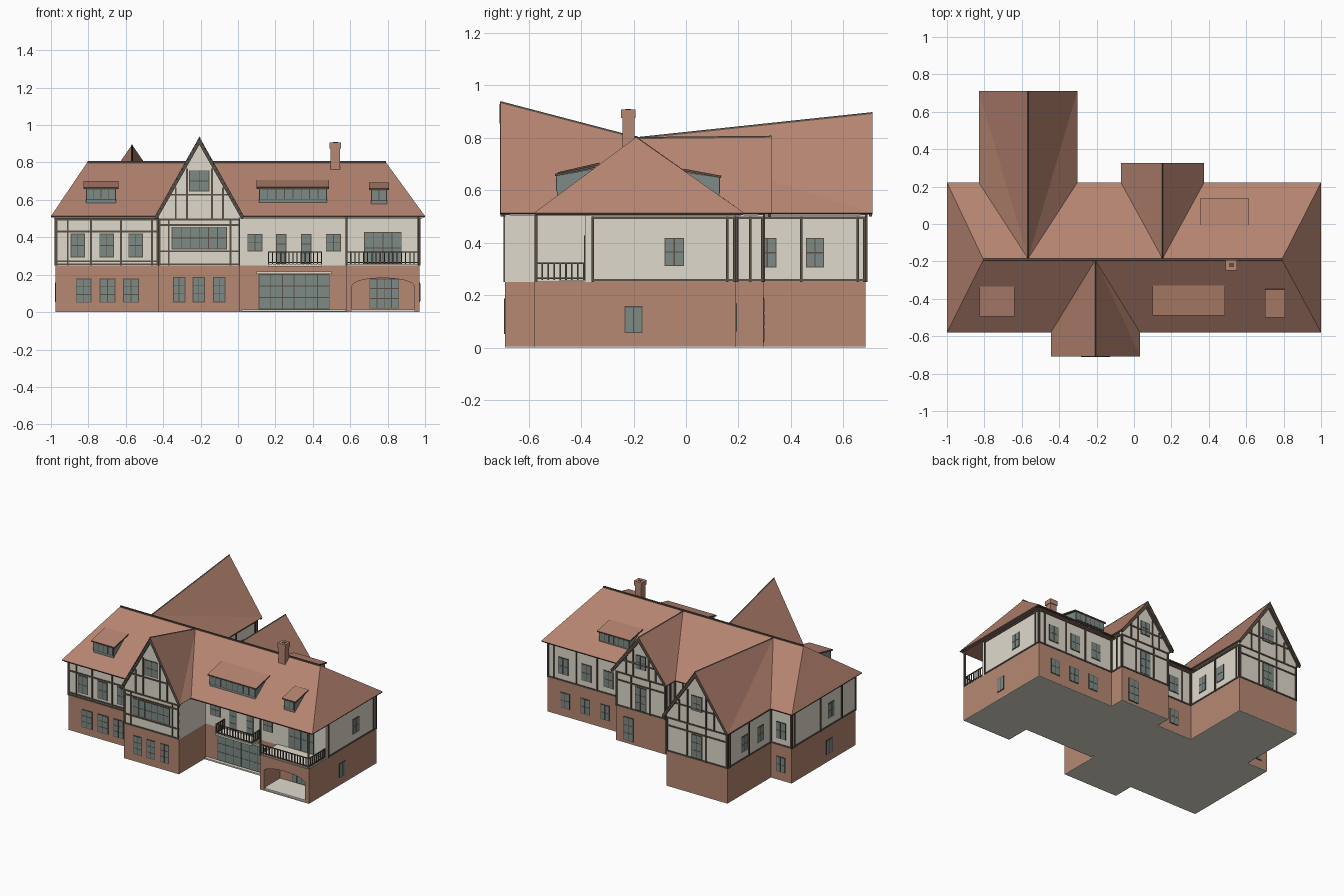
import bpy
import bmesh
import math
from mathutils import Vector

cube = bpy.data.objects.get("Cube")
if cube:
    bpy.data.objects.remove(cube, do_unlink=True)


def material(name, *rgb):
    """Flat material from display colour values."""
    colour = [(channel / 255) ** 2.2 for channel in rgb] + [1]
    mat = bpy.data.materials.new(name)
    mat.use_nodes = True
    mat.diffuse_color = colour
    mat.node_tree.nodes["Principled BSDF"].inputs["Base Color"].default_value = colour
    return mat


TILE = material("roof tile", 180, 131, 112)
BRICK = material("brick", 181, 135, 114)
PLASTER = material("plaster", 222, 217, 203)
TIMBER = material("dark timber", 90, 80, 70)
GLASS = material("window glass", 124, 138, 133)


def finish(name, mesh_builder, *mats):
    mesh = bpy.data.meshes.new(name)
    mesh_builder.to_mesh(mesh)
    mesh_builder.free()
    obj = bpy.data.objects.new(name, mesh)
    bpy.context.scene.collection.objects.link(obj)
    for mat in mats:
        mesh.materials.append(mat)
    return obj


def boxes(name, mat, bounds):
    """One object made of axis-aligned boxes (x0, x1, y0, y1, z0, z1)."""
    bm = bmesh.new()
    for x0, x1, y0, y1, z0, z1 in bounds:
        low, high = Vector((x0, y0, z0)), Vector((x1, y1, z1))
        for vert in bmesh.ops.create_cube(bm, size=1)["verts"]:
            for axis in range(3):
                vert.co[axis] = high[axis] if vert.co[axis] > 0 else low[axis]
    return finish(name, bm, mat)


def prism(name, mat, points, offset):
    """Flat outline extruded along an offset."""
    bm = bmesh.new()
    face = bm.faces.new([bm.verts.new(p) for p in points])
    moved = bmesh.ops.extrude_face_region(bm, geom=[face])["geom"]
    verts = [v for v in moved if isinstance(v, bmesh.types.BMVert)]
    bmesh.ops.translate(bm, verts=verts, vec=offset)
    bmesh.ops.recalc_face_normals(bm, faces=bm.faces)
    return finish(name, bm, mat)


def profile(name, mat, points, y0, y1):
    """Outline in x and z, extruded along y."""
    return prism(name, mat, [(x, y0, z) for x, z in points], (0, y1 - y0, 0))


def roof_sheet(name, faces, thickness=0.009):
    """Tiled sheet with timber edges and underside."""
    bm = bmesh.new()
    for points in faces:
        face = bm.faces.new([bm.verts.new(p) for p in points])
        face.normal_update()
        if face.normal.z < 0:
            face.normal_flip()
    bmesh.ops.remove_doubles(bm, verts=bm.verts, dist=0.0005)
    obj = finish(name, bm, TILE, TIMBER)
    solid = obj.modifiers.new("thickness", "SOLIDIFY")
    solid.thickness, solid.offset = thickness, -1
    solid.material_offset = solid.material_offset_rim = 1


def on_wall(side, plane, u0, u1, z0, z1, depth):
    """Bounds of a plate lying on a wall that faces the given side."""
    sign = -1 if side in ("front", "left") else 1
    d0, d1 = sorted((plane - sign * 0.004, plane + sign * depth))
    if side in ("front", "back"):
        return (u0, u1, d0, d1, z0, z1)
    return (d0, d1, u0, u1, z0, z1)


def windows(name, side, plane, centres, width, z0, z1, columns=2, rows=2):
    frames, panes = [], []
    gap = 0.0045
    for centre in centres:
        left, right = centre - width / 2, centre + width / 2
        frames.append(on_wall(side, plane, left, right, z0, z1, 0.003))
        du, dz = (width - gap) / columns, (z1 - z0 - gap) / rows
        for i in range(columns):
            for j in range(rows):
                u, z = left + gap + i * du, z0 + gap + j * dz
                panes.append(on_wall(side, plane, u, u + du - gap, z, z + dz - gap, 0.0045))
    boxes(name + "_frame", TIMBER, frames)
    boxes(name + "_glass", GLASS, panes)


def timbers(name, side, plane, u0, u1, posts=(), rails=(), top=0.5):
    """Half-timbering: sill and top beams, posts and extra rails."""
    half = 0.005
    bars = [on_wall(side, plane, u0, u1, z - half, z + half, 0.005) for z in (0.256, top - half, *rails)]
    bars += [on_wall(side, plane, u - half, u + half, 0.25, top, 0.006) for u in (u0 + half, u1 - half, *posts)]
    boxes(name + "_timbers", TIMBER, bars)


def railing(name, x0, y0, x1, y1):
    half, base, top = 0.003, 0.257, 0.322
    bars = [(x0 - half, x1 + half, y0 - half, y1 + half, z - half, z + half) for z in (base + 0.008, top)]
    count = max(2, round((x1 - x0 + y1 - y0) / 0.022))
    for i in range(count + 1):
        x, y = x0 + (x1 - x0) * i / count, y0 + (y1 - y0) * i / count
        bars.append((x - half, x + half, y - half, y + half, base, top))
    boxes(name, TIMBER, bars)


# Slab, brick ground floor and plastered upper floor of every wing
WINGS = {
    "main_right": (-0.3, 0.97, -0.385, 0.19),
    "main_left": (-0.975, -0.2, -0.54, 0.19),
    "front_wing": (-0.425, 0.012, -0.69, -0.2),
    "rear_left_wing": (-0.81, -0.325, 0, 0.685),
    "rear_middle_wing": (-0.045, 0.35, 0, 0.295),
}
for wing, plan in WINGS.items():
    boxes(wing + "_ground_floor", BRICK, [(*plan, 0.004, 0.25)])
    boxes(wing + "_upper_floor", PLASTER, [(*plan, 0.25, 0.505)])
boxes("ground_slab", PLASTER, [(*plan, 0, 0.004) for plan in WINGS.values()] + [(0.58, 0.97, -0.577, -0.3, 0, 0.004)])

# Arched porch with a loggia above
arch = [(0.775 - 0.165 * math.cos(math.pi * i / 16), 0.14 + 0.042 * math.sin(math.pi * i / 16)) for i in range(17)]
outline = [(0.58, 0.004), (0.61, 0.004), *arch, (0.94, 0.004), (0.97, 0.004), (0.97, 0.25), (0.58, 0.25)]
profile("porch_arch", BRICK, outline, -0.577, -0.55)
boxes("porch_sides", BRICK, [(x, x + 0.025, -0.552, -0.38, 0.004, 0.25) for x in (0.58, 0.945)])
boxes("porch_floor_and_deck", PLASTER, [(0.582, 0.968, -0.57, -0.38, z, z + 0.011) for z in (0.004, 0.243)])
boxes("loggia_posts", TIMBER, [(x - 0.005, x + 0.005, -0.577, -0.567, 0.25, 0.505) for x in (0.58, 0.964)])
railing("loggia_front_railing", 0.58, -0.57, 0.964, -0.57)
railing("loggia_side_railing", 0.964, -0.57, 0.964, -0.39)

# Middle balcony, lintel and threshold
boxes("balcony_deck", PLASTER, [(0.16, 0.45, -0.485, -0.38, 0.243, 0.256)])
railing("balcony_front_railing", 0.163, -0.48, 0.447, -0.48)
for side_name, x in (("left", 0.447), ("right", 0.163)):
    railing("balcony_railing_" + side_name, x, -0.48, x, -0.39)
boxes("terrace_trim", PLASTER, [(0.1, 0.5, -0.4, -0.38, 0.205, 0.217), (0.02, 0.578, -0.41, -0.38, 0.004, 0.014)])

# Hipped main roof with its soffit
FRONT, BACK, EAVE, RIDGE = -0.58, 0.222, 0.513, 0.802
ridge_l, ridge_r = (-0.805, -0.19, RIDGE), (0.79, -0.19, RIDGE)
fl, fr, br, bl = (-1, FRONT, EAVE), (1, FRONT, EAVE), (1, BACK, EAVE), (-1, BACK, EAVE)
roof_sheet("main_roof", [(fl, fr, ridge_r, ridge_l), (br, bl, ridge_l, ridge_r), (bl, fl, ridge_l), (fr, br, ridge_r)])
boxes("soffit", TILE, [(-0.985, 0.985, -0.572, 0.21, 0.501, 0.504)])
boxes("main_ridge_cap", TIMBER, [(-0.805, 0.79, -0.195, -0.185, 0.793, 0.807)])


def gable(name, x0, x1, end, wall, main_eave, peak):
    """Cross-gable whose sloping ridge runs from the main ridge to its end."""
    mid = (x0 + x1) / 2
    apex, tip = (mid, -0.185, RIDGE - 0.002), (mid, end, peak)
    faces = []
    for x in (x0, x1):
        outer, inner = (x, end, EAVE), (x, main_eave, EAVE)
        faces += [(outer, inner, apex), (outer, apex, tip)]
    roof_sheet(name + "_roof", faces)
    inward = 1 if end < 0 else -1
    low, lift = EAVE - 0.014, 0.004
    board = [(x0 + lift, low), (x0 + lift, EAVE - lift), (mid, peak - lift), (x1 - lift, EAVE - lift),
             (x1 - lift, low), (x1 - 0.014, low), (mid, peak - 0.042), (x0 + 0.014, low)]
    profile(name + "_bargeboard", TIMBER, board, end + inward * 0.001, end + inward * 0.012)
    inset = 0.021
    panel = [(x0 + inset, 0.5), (x0 + inset, 0.525), (mid, peak - 0.03), (x1 - inset, 0.525), (x1 - inset, 0.5)]
    profile(name + "_wall", PLASTER, panel, wall, wall + inward * 0.02)
    # Ridge cap following the slope
    r = 0.005
    section = [Vector(apex) + Vector(corner) for corner in ((-r, 0, -r), (0, 0, r / 2), (r, 0, -r))]
    prism(name + "_ridge_cap", TIMBER, section, Vector(tip) - Vector(apex))
    # Framing of the triangle
    side = "front" if end < 0 else "back"
    half, share = 0.005, 0.27
    z = EAVE + (peak - EAVE) * share
    reach = (x1 - x0) / 2 * (1 - share) - 0.02
    bars = [on_wall(side, wall, mid - reach, mid + reach, z - half, z + half, 0.005)]
    for spread, height in ((0.28, 0.6), (0.53, 0.36)):
        for x in (mid - spread * (x1 - x0) / 2, mid + spread * (x1 - x0) / 2):
            bars.append(on_wall(side, wall, x - half, x + half, 0.5, EAVE + (peak - EAVE) * height, 0.006))
    boxes(name + "_framing", TIMBER, bars)


gable("front_gable", -0.445, 0.032, -0.708, -0.69, FRONT, 0.937)
gable("rear_left_gable", -0.83, -0.303, 0.71, 0.685, BACK, 0.895)
gable("rear_middle_gable", -0.07, 0.375, 0.325, 0.295, BACK, 0.805)

# Half-timbering of the upper floor
timbers("left_front", "front", -0.54, -0.975, -0.425, (-0.91, -0.785, -0.625, -0.46), (0.43, 0.272))
timbers("front_wing", "front", -0.69, -0.425, 0.012, (-0.37, -0.04), (0.325, 0.465))
timbers("right_side", "right", 0.97, -0.361, 0.19, (0.157,))
timbers("left_side", "left", -0.975, -0.54, 0.19, (-0.38, -0.14, 0.157))
timbers("back_right", "back", 0.19, 0.35, 0.97, (0.575, 0.74, 0.92))
timbers("back_middle", "back", 0.19, -0.325, -0.045, (-0.25, -0.11))
timbers("back_left", "back", 0.19, -0.975, -0.81)
timbers("rear_left_wing", "back", 0.685, -0.81, -0.325, (-0.64, -0.49), (0.44,))
timbers("rear_middle_wing", "back", 0.295, -0.045, 0.35, (0.08, 0.23), (0.44,))
for side, planes in (("right", (-0.325, 0.35)), ("left", (-0.81, -0.045))):
    timbers("rear_left_wing_" + side, side, planes[0], 0.19, 0.685, (0.44, 0.655))
    timbers("rear_middle_wing_" + side, side, planes[1], 0.19, 0.295, (0.245,))
    windows("rear_left_wing_window_" + side, side, planes[0], (0.31, 0.492), 0.07, 0.305, 0.418)

# Front windows and doors
windows("left_upper_window", "front", -0.54, (-0.857, -0.702, -0.547), 0.078, 0.292, 0.42)
windows("left_lower_window", "front", -0.54, (-0.825, -0.698, -0.572), 0.084, 0.05, 0.18, 2, 3)
windows("wing_lower_window", "front", -0.69, (-0.315, -0.21, -0.1), 0.066, 0.052, 0.187, 2, 3)
windows("wing_wide_window", "front", -0.69, (-0.207,), 0.295, 0.335, 0.456, 6)
windows("wing_attic_window", "front", -0.69, (-0.207,), 0.108, 0.645, 0.758)
windows("middle_upper_window", "front", -0.385, (0.09, 0.51), 0.08, 0.325, 0.417)
windows("balcony_door", "front", -0.385, (0.232, 0.365), 0.055, 0.258, 0.417, 1, 3)
windows("loggia_door", "front", -0.385, (0.775,), 0.2, 0.258, 0.427, 4)
windows("terrace_door", "front", -0.385, (0.3,), 0.38, 0.015, 0.203, 6, 3)
windows("porch_door", "front", -0.385, (0.782,), 0.16, 0.018, 0.18, 4, 3)

# Side and back windows and doors
windows("right_upper_window", "right", 0.97, (-0.045,), 0.075, 0.31, 0.418)
windows("right_lower_window", "right", 0.97, (-0.2,), 0.07, 0.055, 0.158, 2, 1)
windows("left_side_upper_window", "left", -0.975, (-0.26,), 0.075, 0.31, 0.418)
windows("left_side_lower_window", "left", -0.975, (-0.24,), 0.07, 0.055, 0.158, 2, 1)
windows("back_upper_window", "back", 0.19, (0.845, 0.66, 0.485, -0.18, -0.89), 0.078, 0.3, 0.42)
windows("back_lower_window", "back", 0.19, (0.83, 0.67, 0.51, -0.18, -0.89), 0.075, 0.06, 0.17)
windows("rear_left_door", "back", 0.685, (-0.567,), 0.09, 0.262, 0.43, 2, 3)
windows("rear_left_attic_window", "back", 0.685, (-0.567,), 0.09, 0.6, 0.71)
windows("rear_middle_upper_door", "back", 0.295, (0.153,), 0.09, 0.262, 0.43, 2, 3)
windows("rear_middle_attic_window", "back", 0.295, (0.153,), 0.08, 0.56, 0.66)
windows("rear_middle_lower_door", "back", 0.295, (0.25,), 0.085, 0.02, 0.19, 2, 3)


def dormer(name, side, x0, x1, low_y, high_y, low_z, high_z, panes):
    sign = 1 if side == "back" else -1
    face, under, inset = low_y - sign * 0.009, low_z - 0.007, 0.012
    # Glazed cheeks rise with the dormer roof
    wedge = [(x0 + inset, face, low_z - 0.1), (x0 + inset, face, under),
             (x0 + inset, high_y, high_z - 0.012), (x0 + inset, high_y, low_z - 0.1)]
    prism(name + "_cheeks", GLASS, wedge, (x1 - x0 - 2 * inset, 0, 0))
    windows(name + "_window", side, face, ((x0 + x1) / 2,), x1 - x0 - 2 * inset, under - 0.06, under, panes, 1)
    roof_sheet(name + "_roof", [((x0, low_y, low_z), (x1, low_y, low_z), (x1, high_y, high_z), (x0, high_y, high_z))])


dormer("left_dormer", "front", -0.825, -0.64, -0.495, -0.335, 0.666, 0.702, 4)
dormer("middle_dormer", "front", 0.1, 0.487, -0.49, -0.33, 0.668, 0.705, 8)
dormer("right_dormer", "front", 0.7, 0.808, -0.5, -0.35, 0.662, 0.694, 2)
dormer("back_dormer", "back", 0.352, 0.615, 0.135, -0.01, 0.655, 0.682, 6)

# Chimney with a wider cap and dark flue
boxes("chimney", BRICK, [(0.495, 0.546, -0.243, -0.197, 0.7, 0.9), (0.49, 0.551, -0.248, -0.192, 0.875, 0.908)])
boxes("chimney_flue", TIMBER, [(0.507, 0.534, -0.231, -0.209, 0.9, 0.91)])
